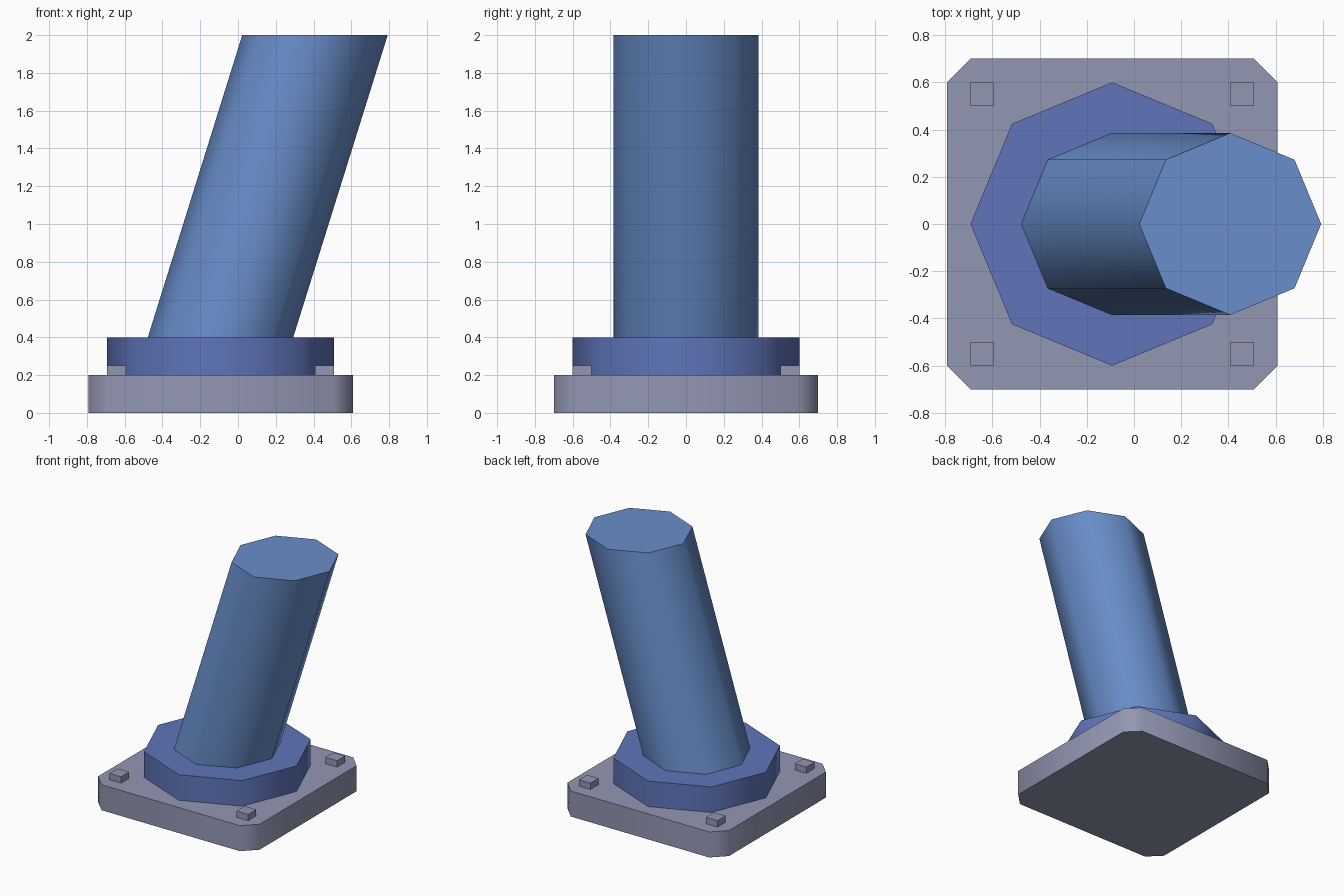
import bpy, bmesh, math

if "Cube" in bpy.data.objects:
    bpy.data.objects.remove(bpy.data.objects["Cube"])

CX = -0.0925  # x of the base centre


def material(name, rgb):
    m = bpy.data.materials.new(name)
    m.diffuse_color = (*rgb, 1)
    m.use_nodes = True
    m.node_tree.nodes["Principled BSDF"].inputs["Base Color"].default_value = m.diffuse_color
    return m


GREY = material("plate grey", (0.29, 0.31, 0.45))
INDIGO = material("collar indigo", (0.115, 0.178, 0.49))
BLUE = material("tube blue", (0.14, 0.27, 0.59))


def prism(name, outline, z0, z1, mat, lean=0.0):
    """Extrude an outline from z0 to z1, shifting the top along x by lean."""
    bm = bmesh.new()
    base = bm.faces.new([bm.verts.new((CX + x, y, z0)) for x, y in outline])
    top = bmesh.ops.extrude_face_region(bm, geom=[base], use_keep_orig=True)["geom"]
    bmesh.ops.translate(bm, vec=(lean, 0, z1 - z0),
                        verts=[v for v in top if isinstance(v, bmesh.types.BMVert)])
    bmesh.ops.recalc_face_normals(bm, faces=bm.faces)
    mesh = bpy.data.meshes.new(name)
    bm.to_mesh(mesh)
    bm.free()
    mesh.materials.append(mat)
    ob = bpy.data.objects.new(name, mesh)
    bpy.context.collection.objects.link(ob)
    bpy.ops.object.select_all(action='DESELECT')
    ob.select_set(True)
    bpy.context.view_layer.objects.active = ob
    bpy.ops.object.shade_smooth_by_angle(angle=math.radians(60))
    return ob


def octagon(r):
    return [(r * math.cos(i * math.pi / 4), r * math.sin(i * math.pi / 4)) for i in range(8)]


# Base plate with clipped corners
a, b = 0.7, 0.6
prism("base_plate", [(a, -b), (a, b), (b, a), (-b, a), (-a, b), (-a, -b), (-b, -a), (b, -a)],
      0, 0.2, GREY)

# Collar and leaning tube
prism("collar", octagon(0.6), 0.2, 0.4, INDIGO)
prism("leaning_tube", octagon(0.385), 0.4, 2.0, BLUE, lean=0.5)

# Square bolts at the four corners
for sx in (-1, 1):
    for sy in (-1, 1):
        square = [(sx * 0.55 + dx, sy * 0.55 + dy)
                  for dx, dy in ((-.05, -.05), (.05, -.05), (.05, .05), (-.05, .05))]
        prism("bolt", square, 0.2, 0.25, GREY)
